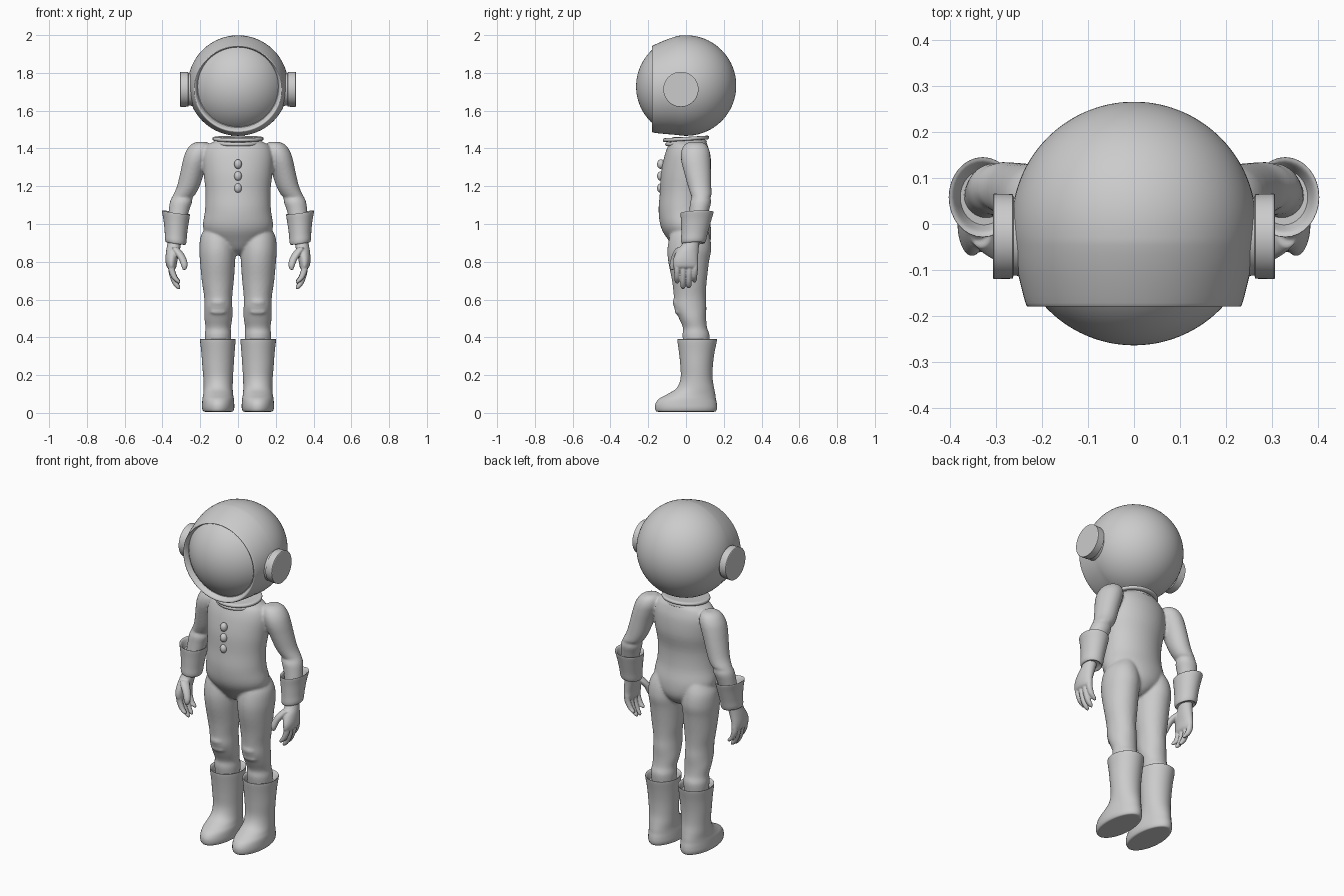
import bpy, bmesh, math
from mathutils import Vector, Matrix

suit = bpy.data.materials.new("suit_grey")
suit.diffuse_color = (0.6, 0.6, 0.6, 1)


def spline(rings, steps):
    """Smoothly interpolate between rings."""
    out = []
    for i in range(len(rings) - 1):
        a, b, c, d = (rings[min(max(i + k, 0), len(rings) - 1)] for k in (-1, 0, 1, 2))
        for s in range(steps):
            t = s / steps
            out.append([0.5 * (2 * q + (r - p) * t + (2 * p - 5 * q + 4 * r - u) * t * t
                               + (3 * q - p - 3 * r + u) * t ** 3)
                        for p, q, r, u in zip(a, b, c, d)])
    return out + [list(rings[-1])]


def tube(bm, rings, side=1, n=32, steps=4, tilt=(0, 0)):
    """Closed loft of level ellipses: x, y, z, x radius, y radius."""
    loops = []
    for x, y, z, rx, ry in spline(rings, steps):
        loop = []
        for k in range(n):
            a = 2 * math.pi * k / n
            dx, dy = rx * math.cos(a), ry * math.sin(a)
            loop.append(bm.verts.new((side * (x + dx), y + dy, z + tilt[0] * dx + tilt[1] * dy)))
        loops.append(loop)
    faces = [bm.faces.new(loops[0]), bm.faces.new(loops[-1])]
    for p, q in zip(loops, loops[1:]):
        for k in range(n):
            faces.append(bm.faces.new((p[k], p[(k + 1) % n], q[(k + 1) % n], q[k])))
    bmesh.ops.recalc_face_normals(bm, faces=faces)


def ball(bm, centre, size):
    m = Matrix.Translation(centre) @ Matrix.Diagonal((*size, 1))
    bmesh.ops.create_uvsphere(bm, u_segments=48, v_segments=32, radius=1, matrix=m)


def finish(name, bm, voxel=0, smooth=0, angle=40):
    mesh = bpy.data.meshes.new(name)
    bm.to_mesh(mesh)
    bm.free()
    mesh.materials.append(suit)
    mesh.shade_smooth()
    mesh.set_sharp_from_angle(angle=math.radians(angle))
    ob = bpy.data.objects.new(name, mesh)
    bpy.context.collection.objects.link(ob)
    if voxel:  # fuse overlapping lofts into one skin
        r = ob.modifiers.new("fuse", 'REMESH')
        r.mode, r.voxel_size, r.use_smooth_shade = 'VOXEL', voxel, True
        s = ob.modifiers.new("soften", 'SMOOTH')
        s.factor, s.iterations = 0.5, smooth
    return ob


# Suit body: torso with both legs and arms
bm = bmesh.new()
tube(bm, [(0, 0.03, 0.835, 0.03, 0.03), (0, 0.025, 0.86, 0.07, 0.075),
          (0, 0.02, 0.91, 0.145, 0.11), (0, 0.0, 0.98, 0.185, 0.132),
          (0, -0.015, 1.07, 0.175, 0.130), (0, -0.012, 1.17, 0.172, 0.126),
          (0, 0.0, 1.27, 0.182, 0.132), (0, 0.008, 1.36, 0.185, 0.122),
          (0, 0.01, 1.415, 0.165, 0.105), (0, 0.01, 1.44, 0.12, 0.095),
          (0, 0.01, 1.46, 0.10, 0.085)], n=48)
for s in (-1, 1):
    # leg
    tube(bm, [(0.10, 0.02, 1.0, 0.06, 0.08), (0.108, 0.02, 0.94, 0.088, 0.105),
              (0.109, 0.018, 0.87, 0.096, 0.116), (0.108, 0.014, 0.80, 0.093, 0.108),
              (0.107, 0.018, 0.70, 0.085, 0.092), (0.105, 0.02, 0.62, 0.075, 0.085),
              (0.104, 0.022, 0.56, 0.074, 0.086), (0.104, 0.035, 0.50, 0.074, 0.072),
              (0.105, 0.048, 0.45, 0.067, 0.064), (0.106, 0.053, 0.41, 0.070, 0.072),
              (0.106, 0.055, 0.35, 0.066, 0.066)], s)
    # knee bumps and trouser folds
    ball(bm, (s * 0.105, -0.045, 0.585), (0.04, 0.025, 0.028))
    ball(bm, (s * 0.105, -0.035, 0.535), (0.045, 0.025, 0.016))
    # arm
    tube(bm, [(0.192, 0.05, 1.435, 0.025, 0.03), (0.198, 0.05, 1.42, 0.052, 0.058),
              (0.208, 0.05, 1.385, 0.068, 0.075), (0.222, 0.052, 1.34, 0.069, 0.078),
              (0.24, 0.06, 1.28, 0.064, 0.072), (0.263, 0.072, 1.20, 0.060, 0.062),
              (0.285, 0.08, 1.155, 0.058, 0.055), (0.296, 0.08, 1.14, 0.055, 0.050),
              (0.302, 0.077, 1.115, 0.059, 0.056), (0.313, 0.07, 1.07, 0.054, 0.052),
              (0.328, 0.055, 0.98, 0.045, 0.045)], s)
finish("suit_body", bm, 0.0075, 4)

# Chest buttons
bm = bmesh.new()
for z in (1.19, 1.254, 1.317):
    ball(bm, (0, -0.133, z), (0.02, 0.02, 0.025))
finish("chest_buttons", bm)

# Neck collar: two stacked rolls
bm = bmesh.new()
for z, r in ((1.428, 0.122), (1.451, 0.135)):
    tube(bm, [(0, 0.0, z - 0.01, r - 0.03, r - 0.04), (0, 0.0, z - 0.009, r - 0.005, r - 0.018),
              (0, 0.0, z, r, r - 0.012), (0, 0.0, z + 0.009, r - 0.005, r - 0.018),
              (0, 0.0, z + 0.01, r - 0.03, r - 0.04)], tilt=(0, 0.06))
finish("neck_collar", bm)

for s, side in ((-1, "right"), (1, "left")):
    # Flared glove cuff with a hollow top
    bm = bmesh.new()
    tube(bm, [(0.33, 0.05, 0.905, 0.035, 0.04), (0.33, 0.04, 0.897, 0.05, 0.058),
              (0.33, 0.04, 0.912, 0.057, 0.066), (0.329, 0.045, 0.95, 0.059, 0.070),
              (0.328, 0.053, 1.01, 0.066, 0.079), (0.329, 0.058, 1.055, 0.074, 0.087),
              (0.329, 0.058, 1.06, 0.071, 0.084), (0.328, 0.058, 1.052, 0.063, 0.074),
              (0.326, 0.058, 1.02, 0.052, 0.06)], s, tilt=(0.14, 0.04))
    finish(side + "_cuff", bm)

    # Hand: palm, four curled fingers and thumb
    bm = bmesh.new()
    tube(bm, [(0.332, 0.035, 0.94, 0.036, 0.042), (0.338, 0.025, 0.895, 0.036, 0.045),
              (0.345, 0.008, 0.855, 0.036, 0.058), (0.352, -0.002, 0.81, 0.032, 0.066),
              (0.352, -0.002, 0.775, 0.026, 0.066), (0.348, -0.002, 0.76, 0.014, 0.055)], s)
    for y0, y1, tip in ((-0.047, -0.047, 0.685), (-0.015, -0.016, 0.655),
                        (0.017, 0.015, 0.660), (0.047, 0.044, 0.69)):
        h = 0.79 - tip
        tube(bm, [(0.352, y0, 0.79, 0.018, 0.017), (0.350, y0, 0.79 - 0.35 * h, 0.0175, 0.016),
                  (0.336, y1, 0.79 - 0.7 * h, 0.0165, 0.015),
                  (0.320, y1, tip + 0.012, 0.014, 0.013), (0.312, y1, tip, 0.005, 0.006)], s, n=16)
    tube(bm, [(0.335, -0.025, 0.875, 0.022, 0.026), (0.312, -0.045, 0.845, 0.024, 0.025),
              (0.292, -0.062, 0.81, 0.021, 0.020), (0.284, -0.070, 0.78, 0.017, 0.017),
              (0.284, -0.073, 0.757, 0.008, 0.008)], s, n=16)
    finish(side + "_hand", bm, 0.004, 3)

    # Boot: rounded foot, shaft and hollow flared top
    bm = bmesh.new()
    tube(bm, [(0.105, 0.0, 0.006, 0.062, 0.14), (0.105, 0.0, 0.008, 0.078, 0.157),
              (0.105, 0.0, 0.025, 0.085, 0.164), (0.105, 0.001, 0.05, 0.085, 0.162),
              (0.105, 0.008, 0.075, 0.083, 0.15), (0.105, 0.027, 0.098, 0.079, 0.128),
              (0.105, 0.049, 0.13, 0.077, 0.10), (0.105, 0.056, 0.18, 0.078, 0.085),
              (0.106, 0.056, 0.25, 0.083, 0.086), (0.106, 0.057, 0.32, 0.088, 0.094),
              (0.107, 0.059, 0.384, 0.094, 0.105), (0.107, 0.059, 0.388, 0.090, 0.101),
              (0.107, 0.059, 0.38, 0.083, 0.093), (0.106, 0.057, 0.355, 0.074, 0.08)], s, n=40)
    finish(side + "_boot", bm)

    # Ear disc on a narrower base
    bm = bmesh.new()
    tube(bm, [(0, 0, 0.215, 0.10, 0.10), (0, 0, 0.25, 0.086, 0.086), (0, 0, 0.262, 0.085, 0.085),
              (0, 0, 0.264, 0.092, 0.092), (0, 0, 0.305, 0.093, 0.093),
              (0, 0, 0.307, 0.09, 0.09)], n=48, steps=1)
    bm.transform(Matrix.Translation((0, -0.027, 1.713)) @ Matrix.Rotation(s * math.pi / 2, 4, 'Y'))
    finish(side + "_ear_disc", bm, angle=30)

# Helmet shell, lofted back to front: round dome, then a flared rim around the visor
C, R = 1.733, 0.266
bm = bmesh.new()
rings = []
for k in range(25):
    a = math.radians(1 + 99 * k / 24)
    rings.append((0, 0, -R * math.cos(a), R * math.sin(a), R * math.sin(a)))
rings += [(0, 0.005, 0.09, 0.256, 0.253), (0, 0.012, 0.135, 0.246, 0.242),
          (0, 0.018, 0.172, 0.236, 0.231), (0, 0.018, 0.180, 0.231, 0.226),
          (0, 0.015, 0.176, 0.224, 0.220), (0, 0.01, 0.155, 0.215, 0.212)]
tube(bm, rings, n=64, steps=2)
# loft axis turned to the front
bm.transform(Matrix.Translation((0, 0, C)) @ Matrix.Rotation(math.pi / 2, 4, 'X'))
bm.transform(Matrix.Translation((0, 0, 2 * C)) @ Matrix.Diagonal((1, 1, -1, 1)))
bmesh.ops.recalc_face_normals(bm, faces=bm.faces)
finish("helmet_shell", bm, angle=50)

# Visor: front bulge of a sphere set into the rim
bm = bmesh.new()
tube(bm, [(0, 0, 0.264 * math.cos(a), 0.264 * math.sin(a), 0.264 * math.sin(a))
          for a in (math.radians(0.5 + 55 * k / 16) for k in range(17))], n=64, steps=2)
bm.transform(Matrix.Translation((0, 0, C - 0.005)) @ Matrix.Rotation(math.pi / 2, 4, 'X'))
finish("visor", bm)
